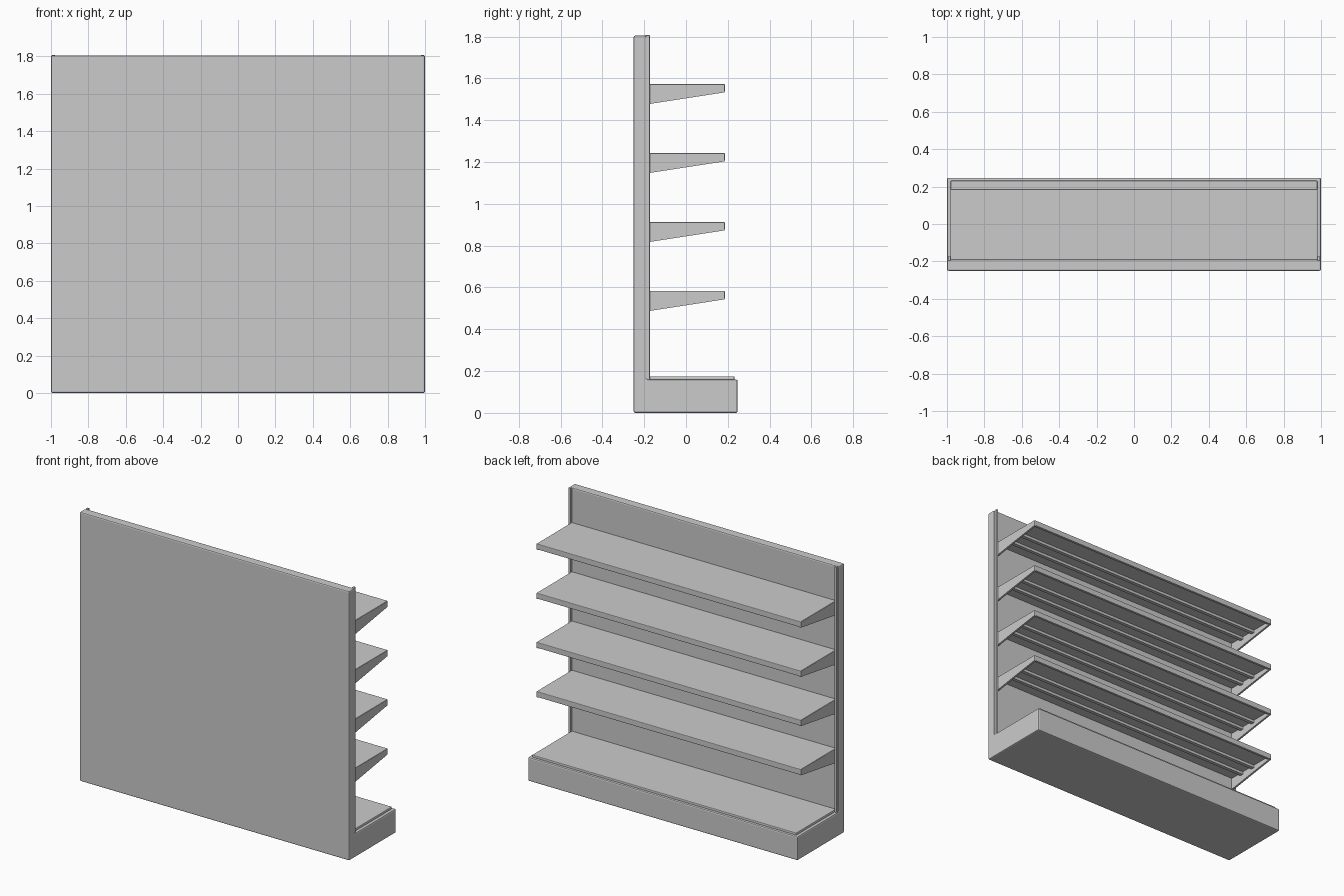
import bpy, bmesh

if "Cube" in bpy.data.objects:
    bpy.data.objects.remove(bpy.data.objects["Cube"])


def finish(bm, name, bevel):
    bmesh.ops.recalc_face_normals(bm, faces=bm.faces)
    me = bpy.data.meshes.new(name)
    bm.to_mesh(me)
    bm.free()
    ob = bpy.data.objects.new(name, me)
    bpy.context.collection.objects.link(ob)
    if bevel:
        m = ob.modifiers.new("bevel", 'BEVEL')
        m.width = bevel
        m.segments = 2
        m.limit_method = 'ANGLE'
    return ob


def extrude_x(name, profile, x0, x1, bevel=0.0):
    """Extrude a (y, z) outline from x0 to x1."""
    bm = bmesh.new()
    f = bm.faces.new([bm.verts.new((x0, y, z)) for y, z in profile])
    r = bmesh.ops.extrude_face_region(bm, geom=[f])
    verts = [v for v in r["geom"] if isinstance(v, bmesh.types.BMVert)]
    bmesh.ops.translate(bm, verts=verts, vec=(x1 - x0, 0, 0))
    return finish(bm, name, bevel)


def box(name, x, y, z, bevel=0.0):
    return extrude_x(name, [(y[0], z[0]), (y[1], z[0]), (y[1], z[1]), (y[0], z[1])],
                     x[0], x[1], bevel)


# Back panel and plinth in one L-shaped body
extrude_x("back_panel_and_base",
          [(-0.25, 0), (0.247, 0), (0.247, 0.16), (-0.19, 0.16), (-0.19, 1.805), (-0.25, 1.805)],
          -1, 1, 0.008)

# Deck on the plinth
box("base_deck", (-0.98, 0.98), (-0.19, 0.232), (0.15, 0.175), 0.005)

# Slim uprights at both ends of the panel
for s, side in ((-1, "left"), (1, "right")):
    box(side + "_upright", sorted((s * 0.979, s * 0.994)), (-0.195, -0.173), (0.155, 1.807), 0.003)

# Four shelves: plate, front lip, underside ribs and end brackets
for i in range(4):
    t = 0.583 + 0.33 * i
    n = str(i + 1)
    extrude_x("shelf_" + n,
              [(-0.19, t), (0.186, t), (0.186, t - 0.038), (0.168, t - 0.038),
               (0.168, t - 0.018), (-0.19, t - 0.018)], -0.98, 0.98, 0.004)
    for k, y in enumerate((0.02, -0.09)):
        box(f"shelf_{n}_rib_{k + 1}", (-0.97, 0.97), (y - 0.012, y + 0.012), (t - 0.036, t - 0.016))
    for s, side in ((-1, "left"), (1, "right")):
        a, b = sorted((s * 0.968, s * 0.981))
        extrude_x(f"shelf_{n}_{side}_bracket",
                  [(-0.19, t - 0.003), (0.184, t - 0.003), (0.184, t - 0.04),
                   (-0.173, t - 0.095), (-0.19, t - 0.095)], a, b)
